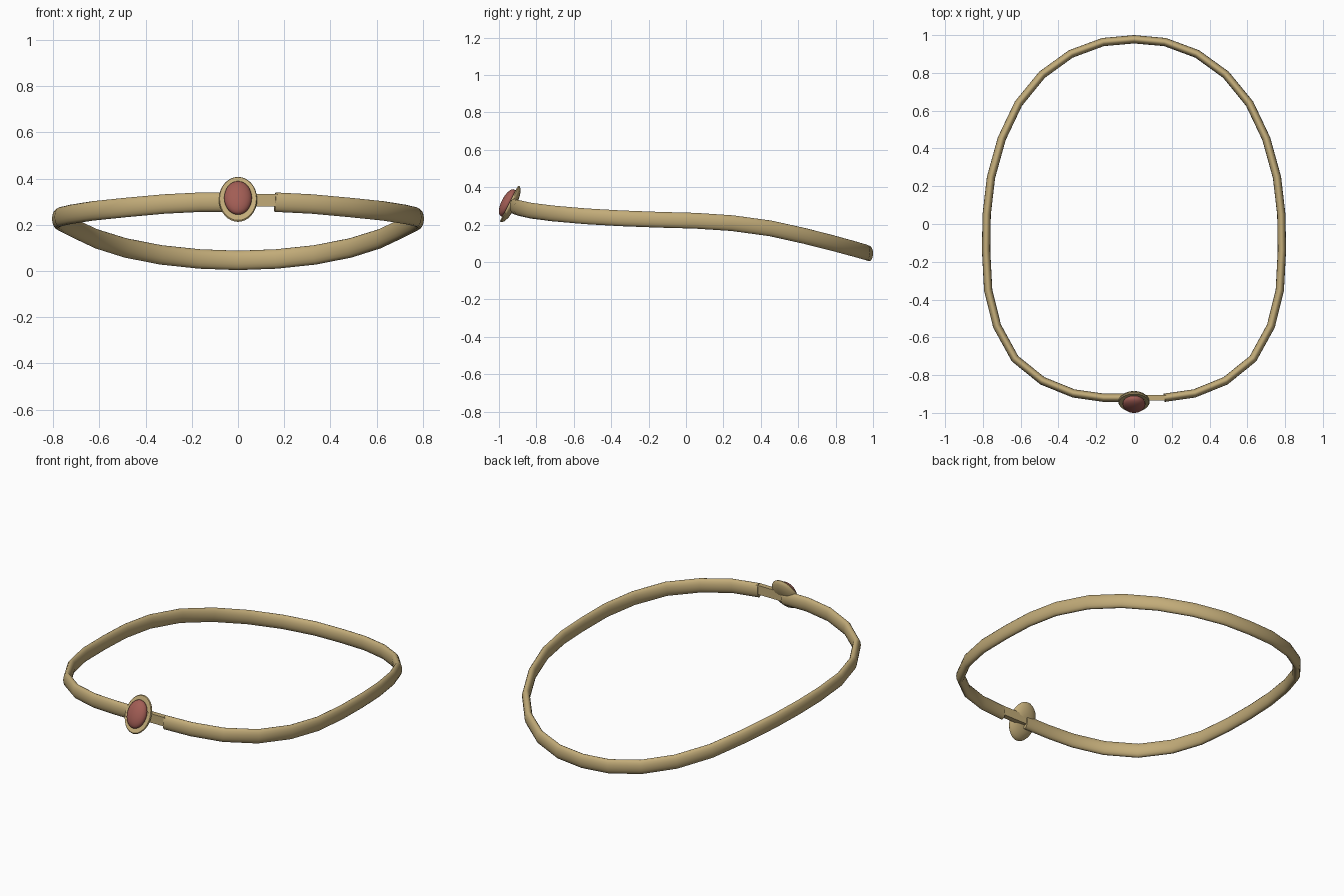
import bpy, bmesh, math
from mathutils import Vector, Matrix

cube = bpy.data.objects.get("Cube")
if cube:
    bpy.data.objects.remove(cube, do_unlink=True)


def material(name, color):
    mat = bpy.data.materials.new(name)
    mat.use_nodes = True
    mat.diffuse_color = color
    bsdf = mat.node_tree.nodes["Principled BSDF"]
    bsdf.inputs["Base Color"].default_value = color
    bsdf.inputs["Roughness"].default_value = 0.6
    return mat


gold = material("pale gold", (0.54, 0.41, 0.19, 1))
red = material("dusky red", (0.36, 0.11, 0.09, 1))


def finish(bm, name, mat, angle):
    bmesh.ops.recalc_face_normals(bm, faces=bm.faces)
    mesh = bpy.data.meshes.new(name)
    bm.to_mesh(mesh)
    bm.free()
    obj = bpy.data.objects.new(name, mesh)
    bpy.context.collection.objects.link(obj)
    mesh.materials.append(mat)
    bpy.ops.object.select_all(action="DESELECT")
    obj.select_set(True)
    bpy.context.view_layer.objects.active = obj
    bpy.ops.object.shade_smooth_by_angle(angle=math.radians(angle))
    return obj


def bridge(bm, rings):
    for a, b in zip(rings, rings[1:]):
        for i in range(len(a)):
            j = (i + 1) % len(a)
            bm.faces.new((a[i], a[j], b[j], b[i]))


def sweep(name, path, section, mat, angle):
    """Sweep a (side, up) section along a path and cap both ends."""
    bm = bmesh.new()
    path = [Vector(p) for p in path]
    rings = []
    for i, p in enumerate(path):
        ahead = path[min(i + 1, len(path) - 1)]
        behind = path[max(i - 1, 0)]
        tangent = (ahead - behind).normalized()
        side = tangent.cross(Vector((0, 0, 1))).normalized()
        up = side.cross(tangent)
        rings.append([bm.verts.new(p + side * s + up * u) for s, u in section])
    bridge(bm, rings)
    bm.faces.new(rings[0])
    bm.faces.new(rings[-1])
    return finish(bm, name, mat, angle)


def ellipse(rx, ry, count):
    turns = [2 * math.pi * i / count for i in range(count)]
    return [(rx * math.cos(t), ry * math.sin(t)) for t in turns]


# Band: half outline from the brow round to the nape, mirrored, open at the brow
half = [
    (0, -0.92, 0.298), (0.16, -0.92, 0.298), (0.32, -0.897, 0.29),
    (0.485, -0.83, 0.275), (0.63, -0.713, 0.26), (0.725, -0.54, 0.245),
    (0.772, -0.35, 0.234), (0.783, -0.14, 0.226), (0.78, 0.05, 0.221),
    (0.757, 0.247, 0.208), (0.7, 0.452, 0.18), (0.612, 0.637, 0.139),
    (0.487, 0.79, 0.1), (0.335, 0.9, 0.07), (0.165, 0.963, 0.052),
    (0, 0.978, 0.046),
]
left_side = half[1:-1]
right_side = [(-x, y, z) for x, y, z in half]
sweep("band", right_side + left_side[::-1], ellipse(0.022, 0.042, 16), gold, 50)

# Clasp: thin flat tongue joining the open ends behind the setting
tongue = [(-0.02, -0.92, 0.306), (0.08, -0.92, 0.306), (0.17, -0.92, 0.306)]
box = [(-0.015, -0.027), (0.015, -0.027), (0.015, 0.027), (-0.015, 0.027)]
sweep("clasp_tongue", tongue, box, gold, 30)

# The setting leans back at its top; local z points out of the brow
lean = Matrix.Rotation(math.radians(63), 4, "X")
centre = Vector((0, -0.935, 0.307))
place = Matrix.Translation(centre) @ lean

# Setting: oval dish with a domed back and a raised rim
bm = bmesh.new()
dish = [(0.3, -0.024), (0.6, -0.02), (0.85, -0.01), (0.97, 0.0),
        (1, 0.007), (0.96, 0.013), (0.85, 0.012), (0.6, 0.008)]
rings = [[bm.verts.new((x, y, z)) for x, y in ellipse(0.083 * r, 0.109 * r, 32)]
         for r, z in dish]
bridge(bm, rings)
bm.faces.new(rings[0])
bm.faces.new(rings[-1])
bm.transform(place)
finish(bm, "oval_setting", gold, 50)

# Gem: smooth oval cabochon
bm = bmesh.new()
bmesh.ops.create_uvsphere(bm, u_segments=32, v_segments=16, radius=1)
bm.transform(place @ Matrix.Translation((0, 0, 0.021))
             @ Matrix.Diagonal((0.06, 0.08, 0.033, 1)))
finish(bm, "oval_gem", red, 60)
